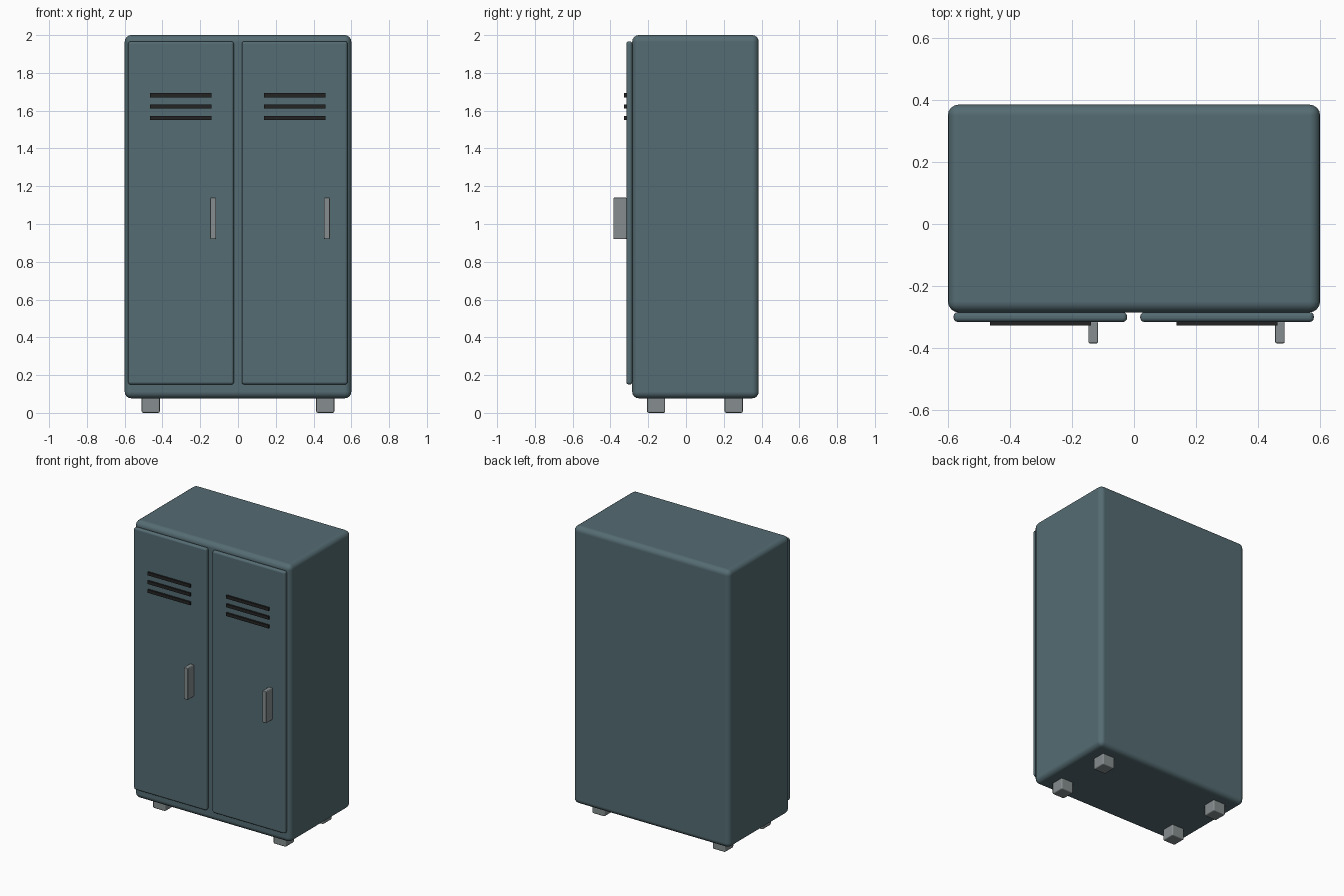
import bpy
from math import radians

cube = bpy.data.objects.get("Cube")
if cube:
    bpy.data.objects.remove(cube, do_unlink=True)


def material(name, rgb, metallic=0.0):
    mat = bpy.data.materials.new(name)
    mat.use_nodes = True
    mat.diffuse_color = (*rgb, 1)
    node = next(n for n in mat.node_tree.nodes if n.type == "BSDF_PRINCIPLED")
    node.inputs["Base Color"].default_value = (*rgb, 1)
    return mat


paint = material("blue_grey_paint", (0.09, 0.15, 0.17))
metal = material("grey_metal", (0.24, 0.27, 0.275))
dark = material("dark_vent", (0.017, 0.017, 0.017))


def box(name, xs, ys, zs, mat, bevel=0.0, segments=3):
    """Rounded box from its (min, max) extents on each axis."""
    spans = (xs, ys, zs)
    bpy.ops.mesh.primitive_cube_add(size=1, location=[(a + b) / 2 for a, b in spans])
    obj = bpy.context.object
    obj.name = obj.data.name = name
    obj.scale = [b - a for a, b in spans]
    bpy.ops.object.transform_apply(location=False, rotation=False, scale=True)
    obj.data.materials.append(mat)
    if bevel:
        bpy.ops.object.shade_smooth_by_angle(angle=radians(40))
        mod = obj.modifiers.new("rounded_edges", "BEVEL")
        mod.width = bevel
        mod.segments = segments
        mod.harden_normals = True
    return obj


# Cabinet body
box("cabinet_body", (-0.6, 0.6), (-0.285, 0.385), (0.077, 2.0), paint, 0.035, 4)

# Doors, each with three vent slats and a handle
for side, x in (("right", -0.302), ("left", 0.3)):
    box(side + "_door", (x - 0.28, x + 0.28), (-0.316, -0.284), (0.15, 1.967), paint, 0.014)
    for i, z in enumerate((1.561, 1.622, 1.682)):
        box(f"{side}_vent_{i + 1}", (x - 0.163, x + 0.163), (-0.327, -0.314),
            (z - 0.011, z + 0.011), dark)
    box(side + "_handle", (x + 0.155, x + 0.186), (-0.385, -0.314), (0.92, 1.14),
        metal, 0.005, 2)

# Feet
for side, x in (("right", -0.462), ("left", 0.462)):
    for end, y in (("front", -0.158), ("back", 0.253)):
        box(f"{end}_{side}_foot", (x - 0.048, x + 0.048), (y - 0.048, y + 0.048),
            (0.0, 0.09), metal, 0.008, 2)
